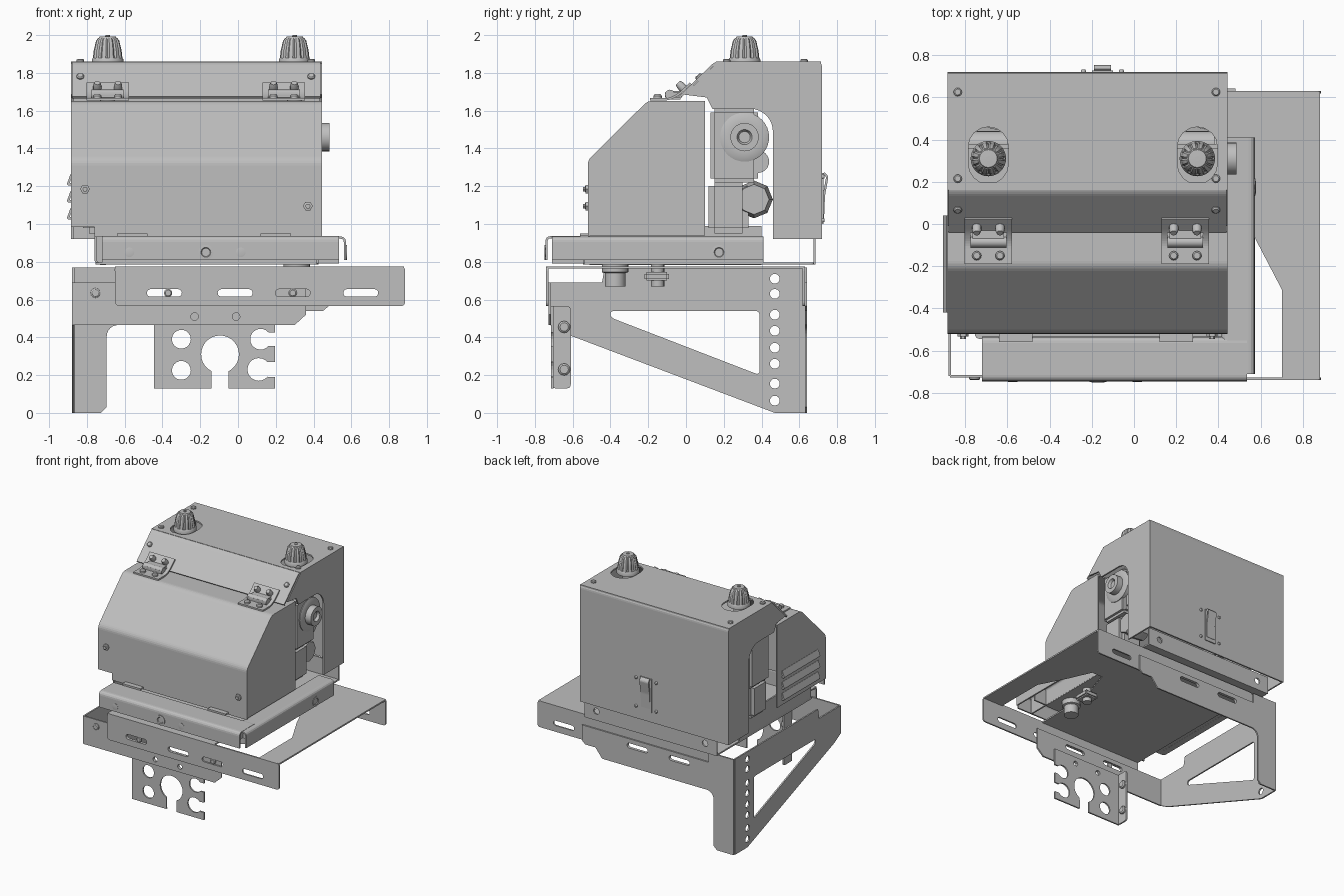
import bpy, bmesh
from math import sin, cos, radians, pi
from mathutils import Vector

if "Cube" in bpy.data.objects:
    bpy.data.objects.remove(bpy.data.objects["Cube"], do_unlink=True)

steel = bpy.data.materials.new("light grey steel")
steel.use_nodes = True
steel.diffuse_color = (0.52, 0.52, 0.52, 1)
steel.node_tree.nodes["Principled BSDF"].inputs["Base Color"].default_value = steel.diffuse_color

THICK = 0.012
LEFT_X, RIGHT_X = -0.878, 0.438


def place(plane, u, v, w):
    return {"XY": (u, v, w), "XZ": (u, w, v), "YZ": (w, u, v)}[plane]


def finish(name, bm, smooth=False):
    bmesh.ops.remove_doubles(bm, verts=bm.verts, dist=0.00001)
    bmesh.ops.recalc_face_normals(bm, faces=bm.faces)
    mesh = bpy.data.meshes.new(name)
    bm.to_mesh(mesh)
    bm.free()
    for face in mesh.polygons:
        face.use_smooth = smooth
    if smooth:
        mesh.set_sharp_from_angle(angle=radians(35))
    mesh.materials.append(steel)
    ob = bpy.data.objects.new(name, mesh)
    bpy.context.collection.objects.link(ob)
    return ob


def arc(cu, cv, r, start, end, n=16):
    angles = [radians(start + (end - start) * i / n) for i in range(n + 1)]
    return [(cu + r * cos(a), cv + r * sin(a)) for a in angles]


def circle(cu, cv, r):
    return arc(cu, cv, r, 0, 340, 17)


def slot(cu, cv, length, width, upright=False):
    r, d = width / 2, (length - width) / 2
    if upright:
        return arc(cu, cv + d, r, 0, 180, 8) + arc(cu, cv - d, r, 180, 360, 8)
    return arc(cu + d, cv, r, -90, 90, 8) + arc(cu - d, cv, r, 90, 270, 8)


def rect(u0, u1, v0, v1):
    return [(u0, v0), (u1, v0), (u1, v1), (u0, v1)]


def rounded(pts, r, closed=True, n=4):
    """Replace each corner with a small curve."""
    out = []
    for i, p in enumerate(pts):
        if not closed and i in (0, len(pts) - 1):
            out.append(p)
            continue
        p = Vector(p)
        before, after = Vector(pts[i - 1]) - p, Vector(pts[(i + 1) % len(pts)]) - p
        a = p + before.normalized() * min(r, before.length * 0.45)
        b = p + after.normalized() * min(r, after.length * 0.45)
        for k in range(n + 1):
            t = k / n
            out.append(tuple(a * (1 - t) ** 2 + p * 2 * t * (1 - t) + b * t * t))
    return out


def sheet(name, plane, w, outline, holes=(), thick=THICK):
    """Flat cut plate with holes."""
    curve = bpy.data.curves.new(name, "CURVE")
    curve.dimensions, curve.fill_mode, curve.extrude = "2D", "BOTH", thick / 2
    for loop in [outline, *holes]:
        spline = curve.splines.new("POLY")
        spline.points.add(len(loop) - 1)
        for point, (u, v) in zip(spline.points, loop):
            point.co = (u, v, 0, 1)
        spline.use_cyclic_u = True
    temp = bpy.data.objects.new(name, curve)
    bpy.context.collection.objects.link(temp)
    graph = bpy.context.evaluated_depsgraph_get()
    mesh = bpy.data.meshes.new_from_object(temp.evaluated_get(graph))
    bm = bmesh.new()
    bm.from_mesh(mesh)
    bpy.data.objects.remove(temp)
    bpy.data.curves.remove(curve)
    bpy.data.meshes.remove(mesh)
    for v in bm.verts:
        v.co = place(plane, v.co.x, v.co.y, v.co.z + w)
    return finish(name, bm)


def bent(name, plane, pts, lo, hi, bend=0.025):
    """Folded strip: an open profile swept straight, then thickened."""
    bm = bmesh.new()
    rows = [[bm.verts.new(place(plane, u, v, w)) for w in (lo, hi)]
            for u, v in rounded(pts, bend, closed=False)]
    for a, b in zip(rows, rows[1:]):
        bm.faces.new((a[0], a[1], b[1], b[0]))
    mod = finish(name, bm).modifiers.new("thickness", "SOLIDIFY")
    mod.thickness, mod.offset = THICK, 0


def lathe(name, profile, loc, axis=(0, 0, 1), n=24, flute=0.0):
    """Turned part; flute pulls in every fourth side line."""
    turn = Vector(axis).to_track_quat("Z", "Y")
    bm = bmesh.new()
    rings = []
    for r, h in profile:
        ring = []
        for i in range(n):
            a, s = 2 * pi * i / n, r * (1 - flute * (i % 4 == 0))
            ring.append(bm.verts.new(Vector(loc) + turn @ Vector((s * cos(a), s * sin(a), h))))
        rings.append(ring)
    for a, b in zip(rings, rings[1:]):
        for i in range(n):
            j = (i + 1) % n
            bm.faces.new((a[i], a[j], b[j], b[i]))
    bm.faces.new(rings[0])
    bm.faces.new(rings[-1])
    finish(name, bm, smooth=True)


def screw(name, loc, axis, r=0.02, h=0.014):
    lathe(name, [(r, 0), (r, h * 0.6), (r * 0.7, h)], loc, axis, 12)


def box(name, x, y, z, bevel=0.0):
    bm = bmesh.new()
    bmesh.ops.create_cube(bm, size=1)
    for v in bm.verts:
        v.co = [lo + (hi - lo) * (c + 0.5) for c, (lo, hi) in zip(v.co, (x, y, z))]
    if bevel:
        bmesh.ops.bevel(bm, geom=bm.edges[:], offset=bevel, segments=2, affect="EDGES")
    finish(name, bm)


UP, FRONT, BACK, SIDE = (0, 0, 1), (0, -1, 0), (0, 1, 0), (1, 0, 0)
SLOPE = (0, -0.69, 0.72)

# Rear cover: top with knob openings, slope, back and windowed sides
sheet("rear_cover_top", "XY", 1.854, rect(-0.884, 0.444, 0.16, 0.715),
      [slot(x, 0.325, 0.27, 0.19, True) for x in (-0.69, 0.3)])
bent("rear_cover_slope", "YZ", [(-0.035, 1.67), (0.155, 1.854), (0.2, 1.854)], LEFT_X, RIGHT_X)
bent("rear_cover_back", "YZ", [(0.67, 1.854), (0.714, 1.854), (0.714, 0.92)], -0.884, 0.444)
rear_side = [(0.46, 0.92), (0.71, 0.92), (0.71, 1.85), (0.16, 1.85), (-0.01, 1.685),
             (0.11, 1.67), (0.14, 1.61)] + arc(0.34, 1.49, 0.12, 90, 0, 8)
for x in (LEFT_X, RIGHT_X):
    sheet("rear_cover_side", "YZ", x, rear_side)
for x in (-0.835, 0.388):
    for y in (0.215, 0.625):
        screw("cover_screw", (x, y, 1.86), UP)
    screw("slope_screw", (x, 0.07, 1.778), SLOPE)

# Front cover: folded face, lower apron, sides and louvres
bent("front_cover_face", "YZ", [(-0.514, 0.985), (-0.514, 1.335), (-0.2, 1.646), (0.1, 1.646)],
     -0.884, 0.444)
box("front_cover_apron", (-0.76, 0.444), (-0.52, -0.508), (0.93, 0.99))
for x, base in ((LEFT_X, 0.985), (RIGHT_X, 0.94)):
    sheet("front_cover_side", "YZ", x, [(-0.51, base), (0.1, base), (0.1, 1.64),
                                        (-0.2, 1.64), (-0.51, 1.335)])
for i in range(3):
    z = 1.03 + 0.09 * i
    bent("louvre", "XZ", [(-0.882, z + 0.05), (-0.9, z), (-0.882, z)], -0.42, 0.04, 0.005)
for x, z in ((-0.81, 1.185), (0.37, 1.095)):
    lathe("front_catch", [(0.026, 0), (0.026, 0.012), (0.014, 0.014), (0.014, 0.025)],
          (x, -0.52, z), FRONT, 6)
for x in (-0.56, 0.2):
    box("front_tab", (x - 0.08, x + 0.08), (-0.56, -0.51), (0.936, 0.95))

# Hinges between the covers
for x in (-0.69, 0.243):
    bent("hinge_leaf", "YZ", [(-0.19, 1.66), (-0.09, 1.66), (-0.04, 1.685), (0.025, 1.745)],
         x - 0.112, x + 0.112)
    lathe("hinge_knuckle", [(0.026, -0.085), (0.026, 0.085)], (x, -0.085, 1.685), SIDE, 16)
    box("hinge_bridge", (x - 0.085, x + 0.085), (-0.11, -0.02), (1.66, 1.705), 0.01)
    for dx in (-0.055, 0.055):
        screw("hinge_screw", (x + dx, -0.15, 1.665), UP, 0.022, 0.022)
        screw("hinge_screw", (x + dx, -0.012, 1.715), SLOPE, 0.022, 0.045)

# Knobs on their stems
for x in (-0.69, 0.3):
    lathe("knob_stem", [(0.04, 1.55), (0.04, 1.85)], (x, 0.31, 0), UP, 16)
    lathe("knob_skirt", [(0.084, 1.845), (0.084, 1.87), (0.078, 1.88)], (x, 0.31, 0), UP, 32)
    lathe("knob_grip", [(0.08, 1.87), (0.074, 1.92), (0.062, 1.97), (0.05, 1.986)],
          (x, 0.31, 0), UP, 48, 0.1)
    lathe("knob_cap", [(0.05, 1.98), (0.042, 1.993), (0.012, 1.994), (0.012, 2)],
          (x, 0.31, 0), UP, 24)

# Drive inside the windows
for x0, x1 in ((-0.84, -0.56), (0.17, 0.42)):
    box("gear_housing", (x0, x1), (0.13, 0.38), (1.22, 1.61), 0.02)
    box("motor_housing", (x0 + 0.02, x1 - 0.02), (0.12, 0.33), (0.95, 1.23), 0.03)
    lathe("motor_cap", [(0.09, -0.09), (0.1, 0), (0.08, 0.09)], ((x0 + x1) / 2, 0.36, 1.13), SIDE, 8)
    lathe("idler", [(0.06, -0.1), (0.06, 0.1)], ((x0 + x1) / 2, 0.38, 1.33), SIDE)
lathe("roller", [(0.09, -0.6), (0.09, 0.2)], (0, 0.28, 1.46), SIDE)
lathe("shaft_boss", [(0.13, 0.38), (0.13, 0.425), (0.105, 0.435), (0.075, 0.435), (0.075, 0.485),
                     (0.04, 0.485), (0.03, 0.465)], (0, 0.31, 1.46), SIDE, 32)

# Latch on the back
box("latch_plate", (-0.2, -0.1), (0.715, 0.728), (1.0, 1.27))
bent("latch_lever", "YZ", [(0.725, 1.03), (0.73, 1.15), (0.748, 1.25), (0.73, 1.27)], -0.19, -0.11, 0.01)
for x in (-0.24, -0.06):
    for z in (1.02, 1.25):
        screw("latch_screw", (x, 0.718, z), BACK, 0.012)

# Tray with folded rims
sheet("tray_floor", "XY", 0.791, rounded(rect(-0.755, 0.425, -0.545, 0.68), 0.03))
bent("tray_front_rim", "YZ", [(-0.54, 0.79), (-0.54, 0.93), (-0.739, 0.93), (-0.739, 0.81)], -0.72, 0.535)
bent("tray_side_rim", "XZ", [(0.42, 0.79), (0.42, 0.928), (0.566, 0.928), (0.566, 0.81)], -0.71, 0.41)
bent("tray_left_wall", "XZ", [(-0.7, 0.79), (-0.754, 0.79), (-0.754, 0.99)], -0.51, 0.4)
sheet("tray_back_wall", "XZ", 0.68, rect(-0.755, 0.425, 0.785, 0.93),
      [circle(x, 0.86, 0.025) for x in (-0.65, 0.32)])
for loc, axis in (((-0.17, -0.745, 0.85), FRONT), ((0.572, 0.175, 0.85), SIDE)):
    lathe("rim_bolt", [(0.04, -0.01), (0.04, 0.004), (0.026, 0.005), (0.022, 0.0)], loc, axis)
for x in (-0.575, 0.015):
    screw("rim_rivet", (x, -0.745, 0.85), FRONT, 0.026, 0.003)

# Sliding shelf with slotted flanges
sheet("shelf", "XY", 0.77, [(-0.65, -0.735), (0.3, -0.735), (0.3, -0.45), (0.25, -0.38), (0.4, 0.1),
      (0.5, 0.1), (0.58, -0.08), (0.7, -0.31), (0.7, -0.735), (0.88, -0.735), (0.88, 0.625), (-0.65, 0.625)])
slots = [slot(x, 0.635, 0.185, 0.04) for x in (-0.39, -0.015, 0.29, 0.65)]
flange = rounded([(-0.65, 0.565), (0.885, 0.565), (0.885, 0.776), (-0.65, 0.776)], 0.025)
for name, y in (("shelf_front_flange", -0.734), ("shelf_back_flange", 0.624)):
    sheet(name, "XZ", y, flange, slots)
for x in (-0.37, 0.29):
    screw("slot_bolt", (x, -0.726, 0.635), FRONT, 0.022)

# Wall bracket: triangular side, front flange and back leg
sheet("bracket_side", "YZ", -0.872,
      [(-0.72, 0.465), (-0.64, 0.42), (0.47, 0), (0.63, 0), (0.63, 0.77), (-0.43, 0.77), (-0.445, 0.69), (-0.72, 0.69)],
      [rounded([(-0.4, 0.54), (-0.4, 0.505), (0.39, 0.2), (0.39, 0.54)], 0.025)]
      + [circle(0.47, z, 0.026) for z in (0.065, 0.155, 0.26, 0.345, 0.435, 0.52, 0.63, 0.71)])
nut_holes = [circle(x, 0.51, 0.02) for x in (-0.23, -0.01)]
sheet("bracket_front_flange", "XZ", -0.721,
      [(-0.872, 0.465), (0.3, 0.465), (0.36, 0.52), (0.36, 0.69), (-0.872, 0.69)], nut_holes + slots[:2])
leg_corner = arc(-0.635, 0.405, 0.06, 180, 90, 6)
sheet("bracket_back_leg", "XZ", 0.635,
      [(-0.872, 0), (-0.725, 0), (-0.695, 0.03)] + leg_corner
      + [(0.3, 0.465), (0.36, 0.54), (0.45, 0.54), (0.48, 0.565), (0.48, 0.69), (-0.65, 0.69), (-0.65, 0.77), (-0.872, 0.77)],
      slots[:2])
screw("bracket_bolt", (-0.755, -0.726, 0.635), FRONT, 0.026)

# Tool holder hanging under the front
holder = ([(-0.445, 0.13), (-0.14, 0.13)] + arc(-0.095, 0.31, 0.1, 243, -63, 24)
          + [(-0.05, 0.13), (0.195, 0.13), (0.195, 0.19)] + arc(0.11, 0.23, 0.06, -40, -320)
          + [(0.195, 0.27), (0.195, 0.355)] + arc(0.12, 0.39, 0.055, -40, -320)
          + [(0.195, 0.425), (0.195, 0.565), (-0.445, 0.565)])
sheet("tool_holder", "XZ", -0.708, holder, nut_holes + [circle(-0.3, z, 0.05) for z in (0.225, 0.39)])
sheet("tool_holder_side", "YZ", -0.44, rounded(rect(-0.71, -0.61, 0.13, 0.565), 0.02))
for z in (0.23, 0.455):
    screw("holder_bolt", (-0.434, -0.645, z), SIDE, 0.032, 0.02)

# Fittings under the tray
lathe("drain_spout", [(0.07, 0.785), (0.07, 0.745), (0.055, 0.74), (0.055, 0.67)], (0.31, -0.375, 0), UP)
lathe("clamp_post", [(0.035, 0.785), (0.035, 0.67)], (0.34, -0.15, 0), UP, 16)
box("clamp_block", (0.28, 0.4), (-0.22, -0.09), (0.7, 0.745), 0.01)
